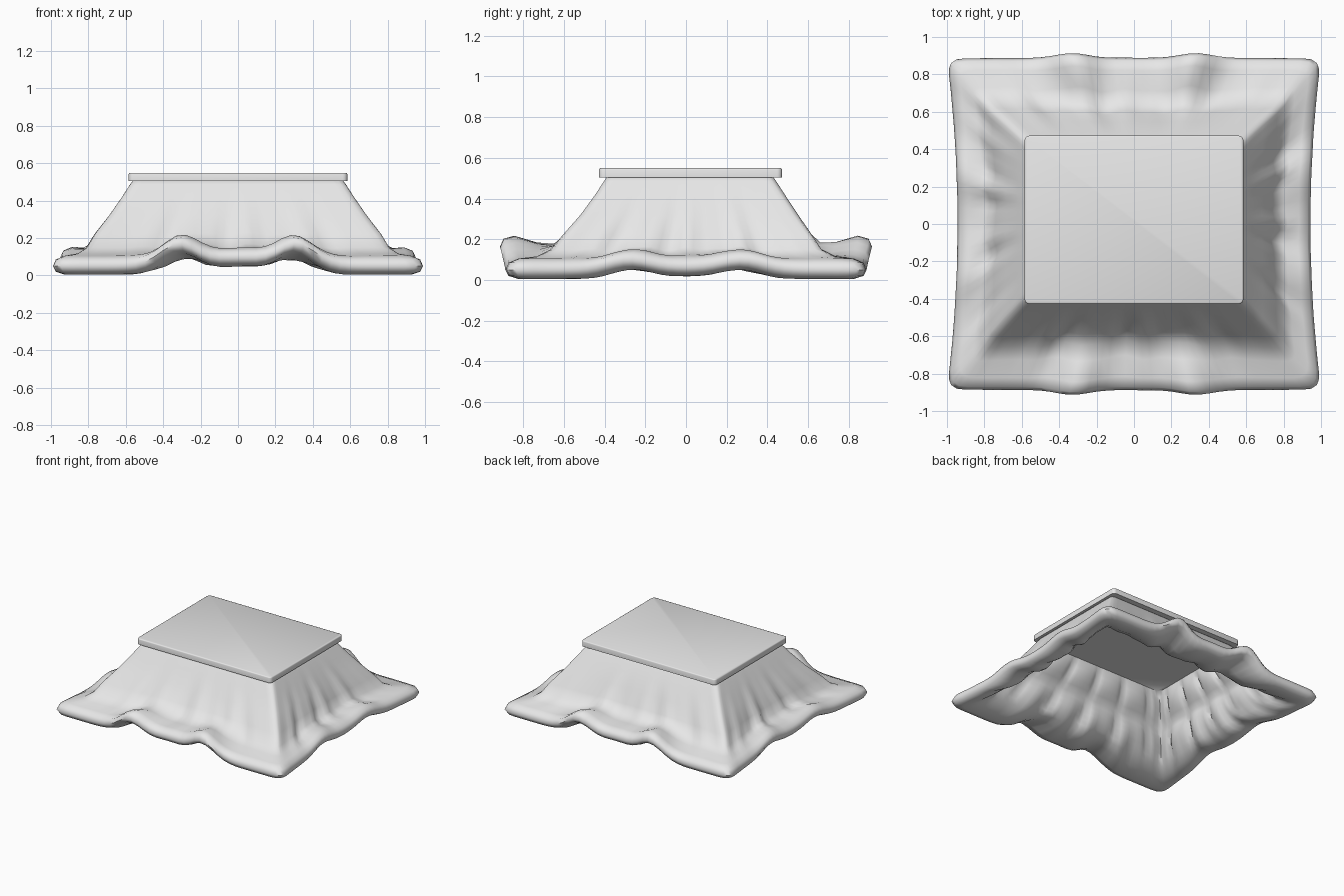
import bpy, bmesh, math

cube = bpy.data.objects.get("Cube")
if cube:
    bpy.data.objects.remove(cube, do_unlink=True)

GREY = (0.8, 0.8, 0.8, 1)
cloth = bpy.data.materials.new("pale_grey")
cloth.use_nodes = True
cloth.diffuse_color = GREY
cloth.node_tree.nodes["Principled BSDF"].inputs["Base Color"].default_value = GREY

SEGMENTS = 40  # per side of the blanket
LINING_ROWS = 12


def add_object(name, bm, smooth_angle):
    bmesh.ops.recalc_face_normals(bm, faces=bm.faces)
    mesh = bpy.data.meshes.new(name)
    bm.to_mesh(mesh)
    bm.free()
    obj = bpy.data.objects.new(name, mesh)
    bpy.context.collection.objects.link(obj)
    mesh.materials.append(cloth)
    bpy.ops.object.select_all(action="DESELECT")
    obj.select_set(True)
    bpy.context.view_layer.objects.active = obj
    bpy.ops.object.shade_smooth_by_angle(angle=math.radians(smooth_angle))


def bump(value, centre, width):
    return math.exp(-((value - centre) / width) ** 2)


def smoothstep(value, low, high):
    t = min(1, max(0, (value - low) / (high - low)))
    return t * t * (3 - 2 * t)


def hem_lift(u, long_side):
    # Each side of the hem lifts off the floor in two waves
    if long_side:
        return 0.115 * bump(abs(u), 0.32, 0.14) + 0.045 * bump(u, 0, 0.2)
    return 0.045 * bump(abs(u), 0.32, 0.17) + 0.012 * bump(u, 0, 0.25)


def ring_point(side, u, half_width, height, quilt):
    # Everything else about a row follows from how far out it lies
    lift = smoothstep(half_width, 0.75, 0.97)
    fold = 1.2 * bump(half_width, 0.82, 0.1)
    half_depth = half_width - 0.155 + 0.04 * lift
    radius = 0.03 + 0.05 * lift
    y_shift = 0.02 * smoothstep(height, 0.1, 0.4)

    long_side = side % 2 == 0
    sign = -1 if side in (0, 3) else 1
    along = u if side in (0, 1) else -u
    fade = 1 - u * u

    # Sag of the hem, folds of the cloth and padding of the lining
    if long_side:
        out = lift * (0.005 * fade + 0.025 * bump(abs(u), 0.33, 0.12))
    else:
        out = -0.055 * lift * fade
    ripple = math.sin(along * 17 + side) + 0.6 * math.sin(along * 29 + 2 * side)
    out += fold * fade * (ripple * 0.009 - 0.03)
    out -= quilt * min(1, fade * 3) * math.sqrt(abs(math.sin(along * math.pi * 2.5)))

    # Rounded corners
    x, y = along * half_width, along * half_depth
    if long_side:
        y = sign * half_depth
    else:
        x = sign * half_width
    inner_x, inner_y = half_width - radius, half_depth - radius
    qx = max(-inner_x, min(inner_x, x))
    qy = max(-inner_y, min(inner_y, y))
    dx, dy = x - qx, y - qy
    if dx and dy:
        scale = radius / math.hypot(dx, dy)
        x, y = qx + dx * scale, qy + dy * scale
    if long_side:
        y += sign * out
    else:
        x += sign * out
    z = height + lift * hem_lift(u, long_side) + fold * fade * 0.006 * ripple
    return x, y + y_shift, max(z, 0)


# Half width and height from under the table top, out over the hem and back in
outline = [
    (0.56, 0.51), (0.578, 0.485), (0.62, 0.42), (0.69, 0.32), (0.77, 0.22),
    (0.815, 0.15), (0.87, 0.115), (0.94, 0.105), (0.985, 0.085), (1, 0.05),
    (0.985, 0.02), (0.94, 0.005), (0.86, 0.03),
]
rows = [(half_width, height, 0) for half_width, height in outline]

# Lining climbs back up to the table in two tiers of padding
for i in range(LINING_ROWS + 1):
    t = i / LINING_ROWS
    padding = 0.035 * abs(math.sin(2 * math.pi * t))
    rows.append((0.8 - 0.25 * t, 0.07 + 0.41 * t, padding))

# Thick quilted blanket draped from the table, open underneath
bm = bmesh.new()
rings = []
for row in rows:
    rings.append([bm.verts.new(ring_point(side, 2 * i / SEGMENTS - 1, *row))
                  for side in range(4) for i in range(SEGMENTS)])
for upper, lower in zip(rings, rings[1:]):
    for i in range(len(upper)):
        bm.faces.new((upper[i - 1], upper[i], lower[i], lower[i - 1]))
bm.faces.new(rings[0])
bm.faces.new(rings[-1])
add_object("blanket", bm, 60)

# Table top with softened corners
bm = bmesh.new()
bmesh.ops.create_cube(bm, size=1)
for v in bm.verts:
    v.co.x *= 1.17
    v.co.y = v.co.y * 0.9 + 0.022
    v.co.z = v.co.z * 0.045 + 0.5265
upright = [e for e in bm.edges if abs(e.verts[0].co.z - e.verts[1].co.z) > 0.01]
bmesh.ops.bevel(bm, geom=upright, offset=0.025, segments=4, profile=0.5, affect="EDGES")
rim = [e for e in bm.edges if all(v.co.z > 0.54 for v in e.verts)]
bmesh.ops.bevel(bm, geom=rim, offset=0.008, segments=2, profile=0.5, affect="EDGES")
add_object("table_top", bm, 50)
